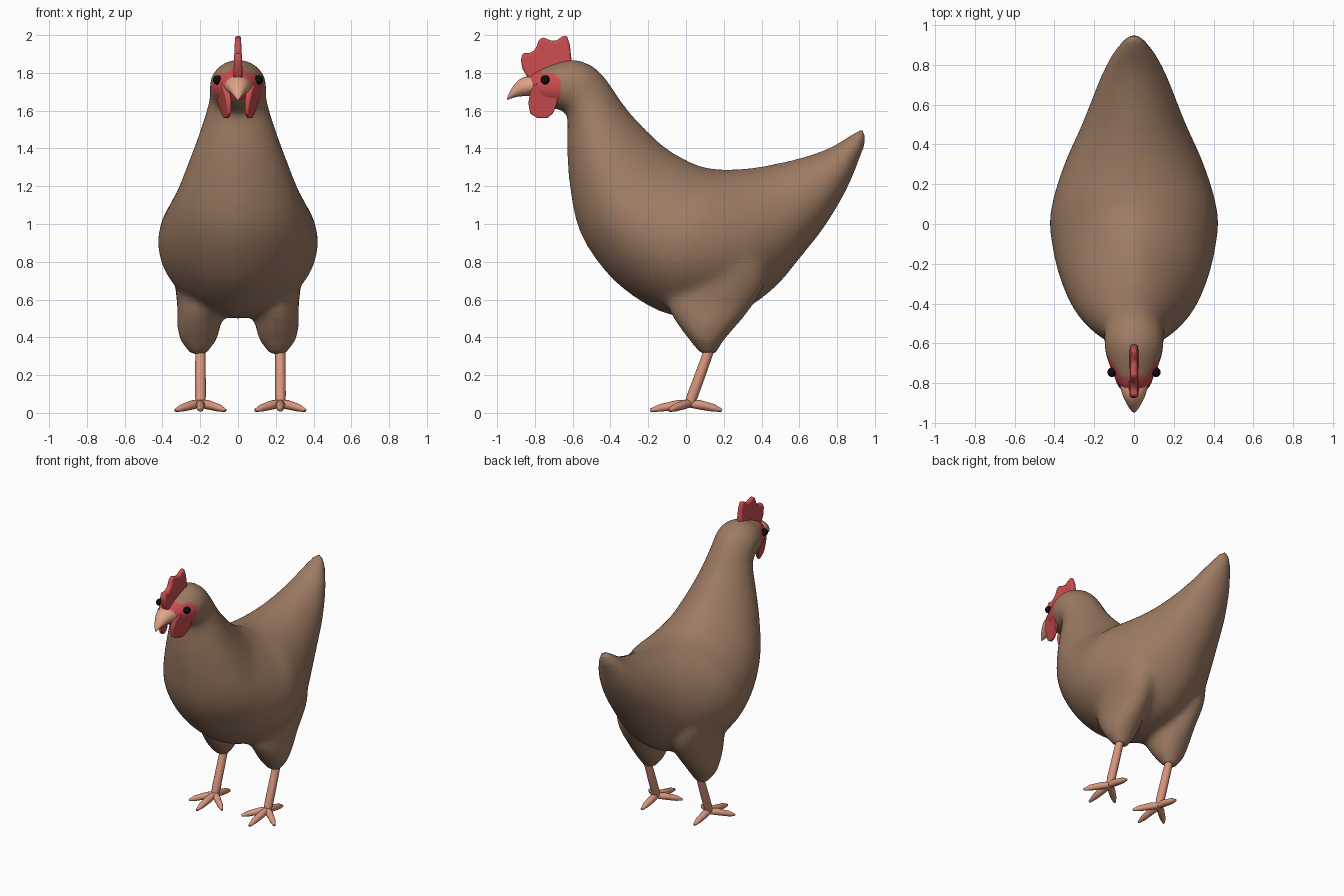
import bpy, bmesh, math
from mathutils import Vector

if "Cube" in bpy.data.objects:
    bpy.data.objects.remove(bpy.data.objects["Cube"])


def material(name, rgb):
    m = bpy.data.materials.new(name)
    m.diffuse_color = (*rgb, 1)
    m.use_nodes = True
    m.node_tree.nodes["Principled BSDF"].inputs["Base Color"].default_value = m.diffuse_color
    return m


BROWN = material("brown feathers", (0.34, 0.20, 0.125))
RED = material("red skin", (0.60, 0.075, 0.08))
BEAK = material("pale orange beak", (0.76, 0.37, 0.24))
LEG = material("pink orange legs", (0.70, 0.31, 0.21))
BLACK = material("black eyes", (0.004, 0.004, 0.004))


def make_object(name, bm, *mats):
    bmesh.ops.recalc_face_normals(bm, faces=bm.faces)
    mesh = bpy.data.meshes.new(name)
    bm.to_mesh(mesh)
    bm.free()
    for m in mats:
        mesh.materials.append(m)
    ob = bpy.data.objects.new(name, mesh)
    bpy.context.collection.objects.link(ob)
    return ob


def refine(rows, steps=4):
    """Insert smooth in-between rows (Catmull-Rom)."""
    out = []
    for i in range(len(rows) - 1):
        p0, p1, p2 = rows[max(i - 1, 0)], rows[i], rows[i + 1]
        p3 = rows[min(i + 2, len(rows) - 1)]
        for k in range(steps):
            t = k / steps
            out.append(tuple(
                0.5 * (2 * b + (c - a) * t + (2 * a - 5 * b + 4 * c - d) * t * t
                       + (3 * b - a - 3 * c + d) * t ** 3)
                for a, b, c, d in zip(p0, p1, p2, p3)))
    return out + [rows[-1]]


def loft(bm, rings):
    """Skin a list of equal point rings and cap both ends."""
    vs = [[bm.verts.new(p) for p in ring] for ring in rings]
    n = len(vs[0])
    for a, b in zip(vs, vs[1:]):
        for i in range(n):
            j = (i + 1) % n
            bm.faces.new((a[i], a[j], b[j], b[i]))
    bm.faces.new(vs[0])
    bm.faces.new(vs[-1])


def egg_ring(ty, tz, by, bz, w, n, power=1.0, keel=1.0):
    """Ring from a top point to a bottom point in the middle plane."""
    ring = []
    for i in range(n):
        a = 2 * math.pi * i / n
        s = (0.5 - 0.5 * math.cos(a)) ** power
        x = math.sin(a)
        if math.cos(a) < 0:
            x = math.copysign(abs(x) ** keel, x)
        ring.append((w * x, ty + (by - ty) * s, tz + (bz - tz) * s))
    return ring


def tube(bm, points, radii, n=10):
    """Tapered tube along points."""
    pts = [Vector(p) for p in points]
    rings = []
    for i, p in enumerate(pts):
        d = (pts[min(i + 1, len(pts) - 1)] - pts[max(i - 1, 0)]).normalized()
        u = d.cross(Vector((0, 0, 1)) if abs(d.z) < 0.8 else Vector((0, 1, 0))).normalized()
        v = d.cross(u)
        rings.append([p + radii[i] * (u * math.cos(2 * math.pi * k / n) + v * math.sin(2 * math.pi * k / n))
                      for k in range(n)])
    loft(bm, rings)


def plate(bm, profile, x_of, half_of):
    """Flat slab from a (y, z) outline; x_of(y, z) is its middle, half_of(z) half its thickness."""
    loft(bm, [[(x_of(y, z) + s * half_of(z), y, z) for y, z in profile] for s in (-1, 1)])


# Body from beak base to tail: top y, z, bottom y, z, half width
BODY = [
    (-0.86, 1.765, -0.83, 1.675, 0.050), (-0.80, 1.808, -0.78, 1.635, 0.092),
    (-0.70, 1.848, -0.71, 1.612, 0.128), (-0.60, 1.872, -0.66, 1.60, 0.148),
    (-0.50, 1.84, -0.63, 1.585, 0.152), (-0.42, 1.765, -0.628, 1.52, 0.155),
    (-0.32, 1.62, -0.63, 1.38, 0.200), (-0.20, 1.49, -0.613, 1.18, 0.262),
    (-0.10, 1.40, -0.57, 0.98, 0.318), (0.00, 1.34, -0.475, 0.81, 0.368),
    (0.08, 1.305, -0.33, 0.655, 0.405), (0.17, 1.29, -0.12, 0.53, 0.424),
    (0.26, 1.29, 0.10, 0.50, 0.392), (0.37, 1.30, 0.31, 0.55, 0.335),
    (0.50, 1.325, 0.475, 0.668, 0.268), (0.64, 1.36, 0.60, 0.815, 0.215),
    (0.76, 1.405, 0.73, 0.98, 0.166), (0.86, 1.465, 0.845, 1.17, 0.112),
    (0.92, 1.505, 0.91, 1.32, 0.065), (0.954, 1.507, 0.954, 1.43, 0.025),
]
bm = bmesh.new()
rings = []
for r in refine(BODY):
    keel = min(max((r[0] + 0.55) / 0.3, 0), 1)  # round head to keeled breast
    back = min(max((r[0] + 0.05) / 0.2, 0), 1)  # widest point rises towards the tail
    rings.append(egg_ring(*r, 36, 1 - 0.2 * keel + 0.15 * back, 1 + 0.25 * keel - 0.1 * back))
loft(bm, rings)

# Thighs: z, y range, x range
THIGH = [
    (0.305, 0.08, 0.16, 0.17, 0.25), (0.35, 0.045, 0.18, 0.135, 0.285),
    (0.40, 0.005, 0.215, 0.105, 0.314), (0.48, -0.055, 0.285, 0.09, 0.324),
    (0.56, -0.095, 0.35, 0.083, 0.322), (0.68, -0.08, 0.42, 0.09, 0.335),
    (0.80, 0.0, 0.42, 0.11, 0.345), (0.95, 0.10, 0.36, 0.14, 0.31),
]
for side in (-1, 1):
    rings = []
    for z, y0, y1, x0, x1 in refine(THIGH, 3):
        rings.append([(side * ((x0 + x1) / 2 + (x1 - x0) / 2 * math.cos(a)),
                       (y0 + y1) / 2 + (y1 - y0) / 2 * math.sin(a), z)
                      for a in (2 * math.pi * k / 20 for k in range(20))])
    loft(bm, rings)
body = make_object("body", bm, BROWN, RED)

# Merge body and thighs into one soft skin
remesh = body.modifiers.new("merge", "REMESH")
remesh.mode = "VOXEL"
remesh.voxel_size = 0.02
soften = body.modifiers.new("soften", "SMOOTH")
soften.factor = 0.5
soften.iterations = 14
skin = bpy.data.meshes.new_from_object(body.evaluated_get(bpy.context.evaluated_depsgraph_get()))
body.modifiers.clear()
body.data = skin
skin.materials.clear()
skin.materials.append(BROWN)
skin.materials.append(RED)

# Cut the bare face patch cleanly and colour it
bm = bmesh.new()
bm.from_mesh(skin)
for co, no in (((0, -0.665, 0), (0, 1, 0)), ((0, -0.765, 0), (0, 1, 0)), ((0, 0, 1.80), (0, 0, 1)),
               ((0, 0, 1.66), (0, 0, 1)), ((0, -0.68, 1.78), (0, 1, 1))):
    bmesh.ops.bisect_plane(bm, geom=bm.verts[:] + bm.edges[:] + bm.faces[:],
                           dist=1e-5, plane_co=co, plane_no=no)
for f in bm.faces:
    c = f.calc_center_median()
    cheek = c.y < -0.665 and c.z < 1.80 and c.y + c.z < 1.10
    f.material_index = int(c.z > 1.66 and (cheek or c.y < -0.765))
bm.to_mesh(skin)
bm.free()

# Beak
bm = bmesh.new()
loft(bm, [egg_ring(*r, 14) for r in refine([
    (-0.80, 1.785, -0.80, 1.68, 0.074), (-0.86, 1.778, -0.84, 1.678, 0.062),
    (-0.90, 1.747, -0.89, 1.674, 0.042), (-0.93, 1.706, -0.93, 1.663, 0.021),
    (-0.948, 1.664, -0.948, 1.656, 0.004)], 2)])
make_object("beak", bm, BEAK)

# Comb
COMB = [(-0.83, 1.76), (-0.865, 1.82), (-0.875, 1.87), (-0.862, 1.908), (-0.83, 1.902),
        (-0.797, 1.925), (-0.78, 1.97), (-0.76, 1.99), (-0.72, 1.973), (-0.69, 1.968),
        (-0.66, 1.99), (-0.632, 2.0), (-0.615, 1.95), (-0.605, 1.86), (-0.63, 1.82), (-0.74, 1.79)]
bm = bmesh.new()
plate(bm, COMB, lambda y, z: 0, lambda z: 0.026 - 0.045 * (z - 1.76))
comb = make_object("comb", bm, RED)

# Wattles, toed in towards the beak
WATTLE = [(-0.80, 1.74), (-0.825, 1.70), (-0.835, 1.64), (-0.825, 1.585), (-0.785, 1.56),
          (-0.735, 1.56), (-0.705, 1.585), (-0.685, 1.63), (-0.67, 1.70), (-0.70, 1.74)]
bm = bmesh.new()
for side in (-1, 1):
    plate(bm, WATTLE, lambda y, z: side * (0.068 + 0.10 * (z - 1.56) + 0.3 * (y + 0.74)),
          lambda z: 0.008 + 0.07 * (z - 1.56))
wattles = make_object("wattles", bm, RED)

for ob, width in ((comb, 0.013), (wattles, 0.006)):
    bev = ob.modifiers.new("round edges", "BEVEL")
    bev.width = width
    bev.segments = 3

# Eyes
bm = bmesh.new()
for side in (-1, 1):
    ret = bmesh.ops.create_uvsphere(bm, u_segments=14, v_segments=10, radius=0.024)
    bmesh.ops.translate(bm, verts=ret["verts"], vec=(side * 0.11, -0.745, 1.763))
make_object("eyes", bm, BLACK)

# Legs and feet
for name, x in (("left_leg", -0.199), ("right_leg", 0.224)):
    bm = bmesh.new()
    tube(bm, [(x, 0.14, 0.38), (x, 0.082, 0.22), (x, 0.034, 0.09), (x, 0.018, 0.045)],
         [0.026, 0.028, 0.029, 0.024], 12)
    for dx, dy in ((0, -0.21), (-0.133, -0.11), (0.133, -0.11), (0, 0.17)):
        tube(bm, [(x - dx * 0.1, 0.02 - dy * 0.1, 0.052), (x + dx * 0.3, 0.02 + dy * 0.3, 0.043),
                  (x + dx * 0.75, 0.02 + dy * 0.75, 0.026), (x + dx, 0.02 + dy, 0.013)],
             [0.020, 0.025, 0.020, 0.008], 8)
    make_object(name, bm, LEG)

# Smooth shading with sharp creases kept
for ob in bpy.context.scene.objects:
    ob.select_set(True)
bpy.context.view_layer.objects.active = body
bpy.ops.object.shade_smooth_by_angle(angle=math.radians(50))
